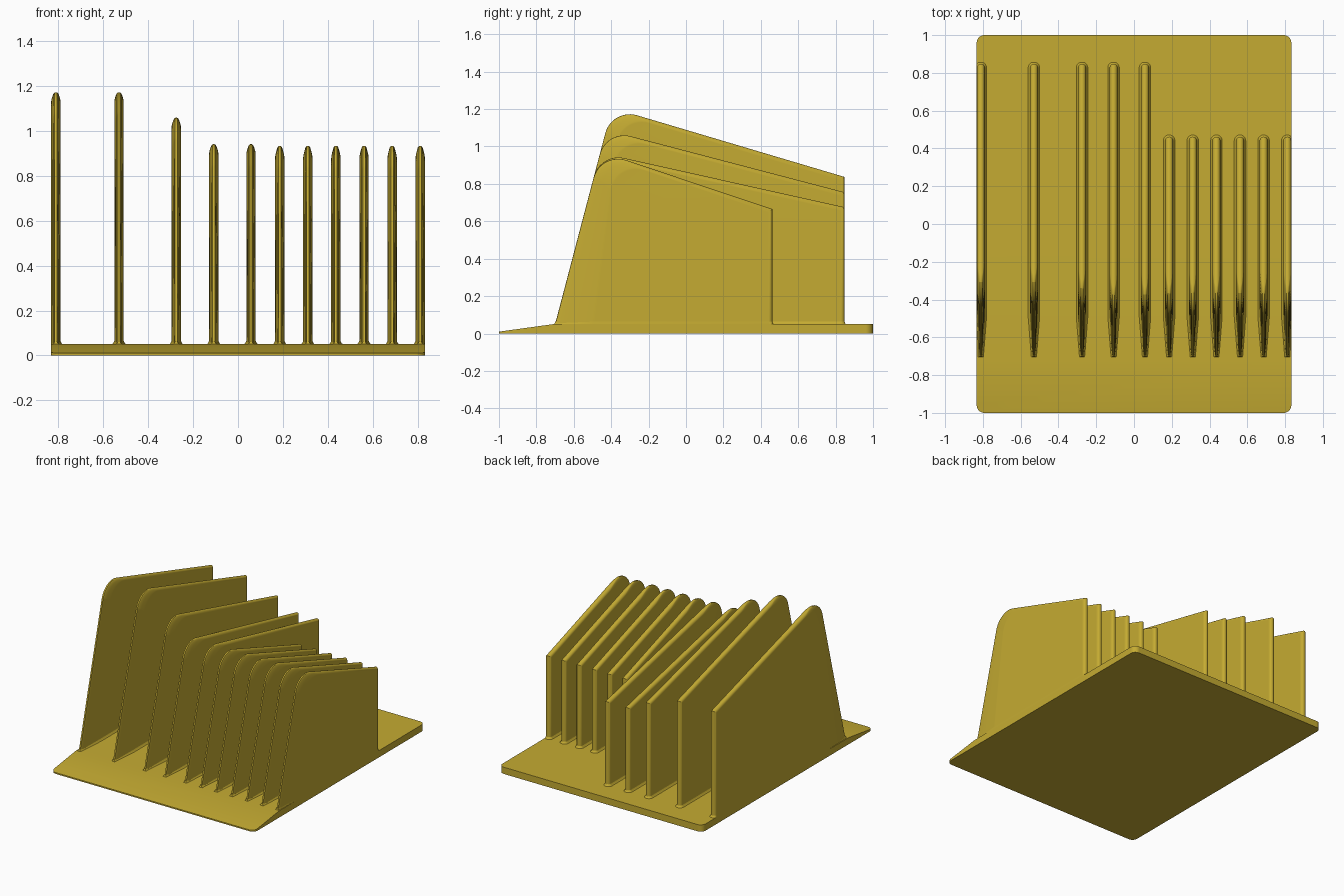
import bpy, bmesh, math

if "Cube" in bpy.data.objects:
    bpy.data.objects.remove(bpy.data.objects["Cube"])

gold = bpy.data.materials.new("mustard_yellow")
gold.diffuse_color = (0.56, 0.41, 0.032, 1)
gold.use_nodes = True
gold.node_tree.nodes["Principled BSDF"].inputs["Base Color"].default_value = gold.diffuse_color

HALF_X = 0.833     # half width of the base
TOP = 0.05         # top of the base
R = 0.021          # half thickness of a divider
FRONT = -0.70      # foot of the slanted front edges
LEAN = 0.263       # dy per dz of the front edges


def finish(name, bm):
    bmesh.ops.recalc_face_normals(bm, faces=bm.faces)
    me = bpy.data.meshes.new(name)
    bm.to_mesh(me)
    bm.free()
    me.materials.append(gold)
    ob = bpy.data.objects.new(name, me)
    bpy.context.collection.objects.link(ob)
    bpy.ops.object.select_all(action='DESELECT')
    ob.select_set(True)
    bpy.context.view_layer.objects.active = ob
    bpy.ops.object.shade_smooth_by_angle(angle=math.radians(35))
    mod = ob.modifiers.new("even_shading", 'WEIGHTED_NORMAL')
    mod.keep_sharp = True
    return ob


def loft(bm, rings):
    """Skin a list of equal-length rings and cap both ends."""
    loops = [[bm.verts.new(p) for p in ring] for ring in rings]
    for a, b in zip(loops, loops[1:]):
        for i in range(len(a)):
            j = (i + 1) % len(a)
            bm.faces.new((a[i], a[j], b[j], b[i]))
    bm.faces.new(loops[0])
    bm.faces.new(loops[-1])


def outline(back, back_z, slope, s, f):
    """Side profile (y, z): s insets top and back, f moves the front back."""
    y0 = FRONT + f
    lean = LEAN - 0.65 * f
    yb = back - s
    # corner where the front line meets the sloping top line
    top0 = back_z - s * 1.1
    z = (top0 - slope * (y0 - lean * TOP - back)) / (1 + slope * lean)
    y = y0 + lean * (z - TOP)
    # rounded corner
    a_front = math.atan2(1, lean)
    a_top = -math.atan(slope)
    rad = 0.135
    t = rad * math.tan((a_front - a_top) / 2)
    sy, sz = y - t * math.cos(a_front), z - t * math.sin(a_front)
    cy, cz = sy + rad * math.sin(a_front), sz - rad * math.cos(a_front)
    pts = [(y0 - lean * 0.02, TOP - 0.02)]
    for i in range(13):
        a = a_front + (a_top - a_front) * i / 12
        pts.append((cy - rad * math.sin(a), cz + rad * math.cos(a)))
    pts += [(yb, top0 - slope * (yb - back)), (yb, TOP - 0.02)]
    return pts


def divider(name, x, back, back_z, slope):
    # upright plate with rounded rim and a tapering front edge
    bm = bmesh.new()
    rings = []
    for i in range(-6, 7):
        a = math.pi / 2 * i / 6
        h = R * math.sin(a)
        s = R * (1 - math.cos(a))
        f = 0.008 * abs(math.sin(a)) + 0.20 * max(0, (abs(h) - 0.009) / (R - 0.009))
        rings.append([(x + h, y, z) for y, z in outline(back, back_z, slope, s, f)])
    loft(bm, rings)
    finish(name, bm)

    # small concave fillet where the plate meets the base
    bm = bmesh.new()
    rings = []
    for grow, z in ((0.012, TOP - 0.002), (0.005, TOP + 0.004), (0, TOP + 0.014)):
        half = [(FRONT - grow * 0.5, 0.004 + grow), (FRONT + 0.21, R + grow)]
        for i in range(5):
            a = math.pi / 2 * i / 5
            half.append((back - R + (R + grow) * math.sin(a), (R + grow) * math.cos(a)))
        ring = [(w, y) for y, w in half] + [(-w, y) for y, w in reversed(half)]
        rings.append([(max(-HALF_X, min(HALF_X, x + w)), y, z) for w, y in ring])
    loft(bm, rings)
    finish(name + "_fillet", bm)


# base plate with rounded corners and a front ramp
bm = bmesh.new()
RAMP = -0.71
CR = 0.04
side = [(HALF_X - CR + CR * math.cos(a), -1 + CR - CR * math.sin(a))
        for a in (math.pi / 2 * (1 - i / 6) for i in range(7))]
side.append((HALF_X, RAMP))
side += [(HALF_X - CR + CR * math.cos(a), 1 - CR + CR * math.sin(a))
         for a in (math.pi / 2 * i / 6 for i in range(7))]
plan = side + [(-x, y) for x, y in reversed(side)]
low = [bm.verts.new((x, y, 0)) for x, y in plan]
high = [bm.verts.new((x, y, min(TOP, 0.01 + 0.04 * (y + 1) / (RAMP + 1)))) for x, y in plan]
n = len(plan)
for i in range(n):
    j = (i + 1) % n
    bm.faces.new((low[i], low[j], high[j], high[i]))
bm.faces.new(low)
bm.faces.new(high[7:n - 7])
bm.faces.new(high[:8] + high[n - 8:])
finish("base_plate", bm)

# dividers: x, back edge, height at the back, slope of the top
LONG = 0.848
for i, (x, bz, sl) in enumerate([(-0.811, 0.837, 0.297), (-0.53, 0.837, 0.297),
                                 (-0.275, 0.755, 0.262),
                                 (-0.108, 0.675, 0.223), (0.058, 0.675, 0.223)]):
    divider(f"long_divider_{i + 1}", x, LONG, bz, sl)
for i in range(6):
    divider(f"short_divider_{i + 1}", 0.186 + 0.1251 * i, 0.462, 0.665, 0.335)
